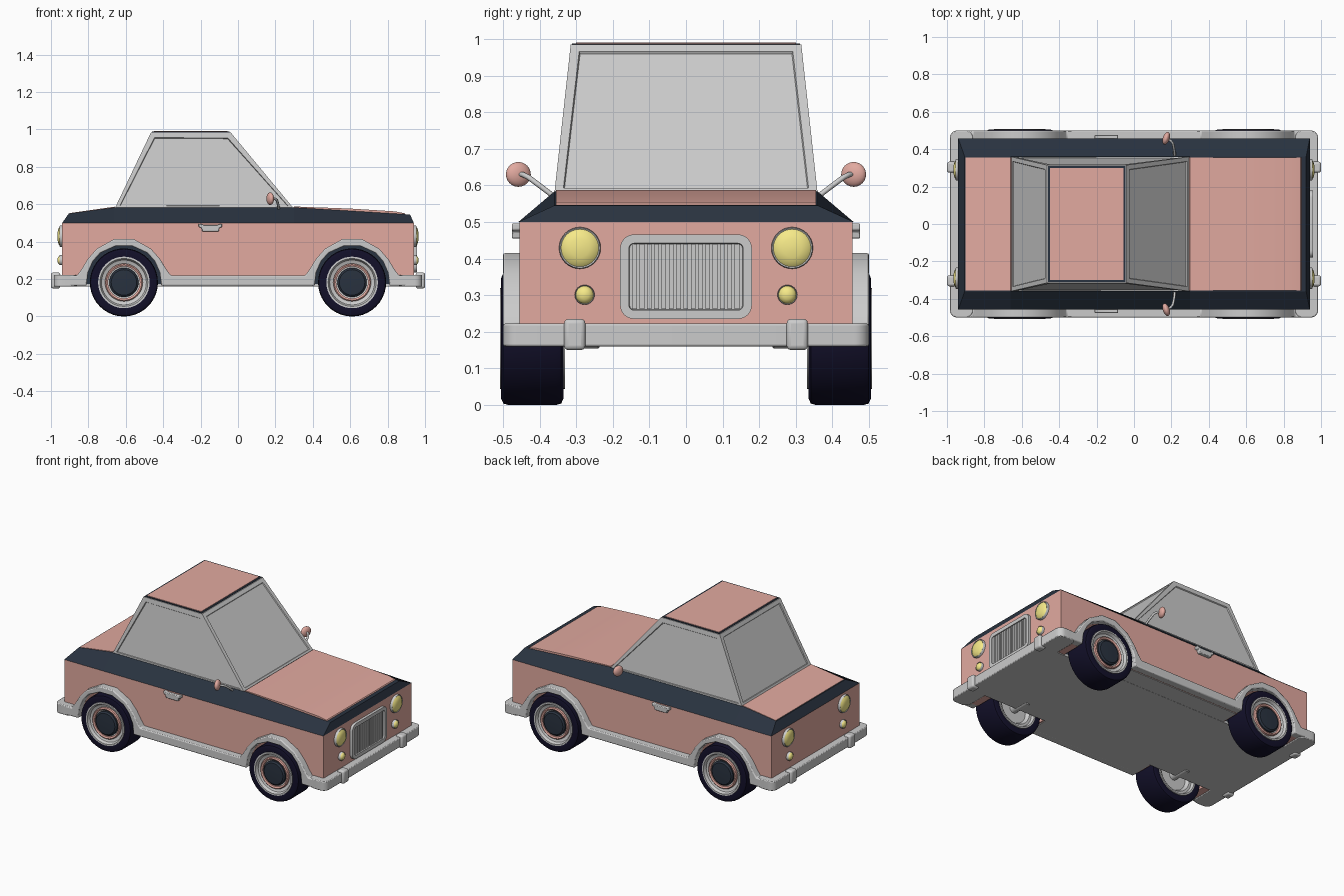
import bpy, bmesh, math
from mathutils import Vector

if "Cube" in bpy.data.objects:
    bpy.data.objects.remove(bpy.data.objects["Cube"])


def material(name, rgb):
    m = bpy.data.materials.new(name)
    m.diffuse_color = (*rgb, 1)
    m.use_nodes = True
    m.node_tree.nodes["Principled BSDF"].inputs["Base Color"].default_value = m.diffuse_color
    return m


PINK = material("pink_paint", (0.76, 0.40, 0.35))
DARK = material("dark_paint", (0.022, 0.032, 0.05))
RUBBER = material("rubber", (0.006, 0.005, 0.022))
YELLOW = material("lamp_yellow", (0.92, 0.82, 0.25))


def finish(bm, name, mat=None, mirror="", bevel=0, segs=2, smooth=True):
    bmesh.ops.recalc_face_normals(bm, faces=bm.faces)
    me = bpy.data.meshes.new(name)
    bm.to_mesh(me)
    bm.free()
    ob = bpy.data.objects.new(name, me)
    bpy.context.collection.objects.link(ob)
    if mat:
        me.materials.append(mat)
    if smooth:
        bpy.ops.object.select_all(action='DESELECT')
        bpy.context.view_layer.objects.active = ob
        ob.select_set(True)
        bpy.ops.object.shade_smooth_by_angle(angle=math.radians(35))
    if bevel:
        b = ob.modifiers.new("Bevel", 'BEVEL')
        b.width, b.segments, b.limit_method = bevel, segs, 'ANGLE'
    if mirror:
        m = ob.modifiers.new("Mirror", 'MIRROR')
        m.use_axis = ('x' in mirror, 'y' in mirror, False)
    return ob


def prism(name, pts, y0, y1, mat=None, **kw):
    """Side profile (x, z) extruded across y."""
    bm = bmesh.new()
    f = bm.faces.new([bm.verts.new((x, y0, z)) for x, z in pts])
    ext = bmesh.ops.extrude_face_region(bm, geom=[f])
    bmesh.ops.translate(bm, vec=(0, y1 - y0, 0),
                        verts=[v for v in ext["geom"] if isinstance(v, bmesh.types.BMVert)])
    return finish(bm, name, mat, **kw)


def box_bm(lo, hi):
    bm = bmesh.new()
    bmesh.ops.create_cube(bm, size=1)
    for v in bm.verts:
        v.co = Vector([(l + h) / 2 + c * (h - l) for l, h, c in zip(lo, hi, v.co)])
    return bm


def box(name, lo, hi, mat=None, **kw):
    return finish(box_bm(lo, hi), name, mat, **kw)


def round_edges(bm, axis, r, segs=6):
    """Round the box edges running along one axis."""
    es = [e for e in bm.edges if abs((e.verts[0].co - e.verts[1].co).normalized()[axis]) > 0.9]
    bmesh.ops.bevel(bm, geom=es, offset=r, segments=segs, profile=0.5, affect='EDGES')
    return bm


def lathe(name, prof, axis, centre, mat=None, steps=32, closed=False, **kw):
    """Revolve (radius, distance) points about the x or y axis."""
    bm = bmesh.new()
    rings = []
    for r, d in prof:
        ring = []
        for i in range(steps):
            a = 2 * math.pi * i / steps
            u, w = r * math.cos(a), r * math.sin(a)
            p = (d, u, w) if axis == 'x' else (u, d, w)
            ring.append(bm.verts.new(Vector(p) + Vector(centre)))
        rings.append(ring)
    pairs = list(zip(rings, rings[1:])) + ([(rings[-1], rings[0])] if closed else [])
    for a, b in pairs:
        for i in range(steps):
            j = (i + 1) % steps
            bm.faces.new((a[i], a[j], b[j], b[i]))
    if not closed:
        bm.faces.new(rings[0])
        bm.faces.new(rings[-1])
    return finish(bm, name, mat, **kw)


# Lower body with wheel arches, and the trim that follows the same arches
WX = 0.61
half_in = [(-.2, .165), (-.192, .235), (-.165, .295), (-.125, .34), (-.045, .376)]
half_out = [(-.25, .22), (-.228, .25), (-.195, .305), (-.145, .362), (-.05, .415)]


def arch(half, cx):
    return [(cx + x, z) for x, z in half] + [(cx - x, z) for x, z in reversed(half)]


inner = arch(half_in, -WX) + arch(half_in, WX)
outer = arch(half_out, -WX) + arch(half_out, WX)
prism("lower_body", [(-.94, .165)] + inner + [(.94, .165), (.94, .5), (-.94, .5)],
      -.455, .455, PINK, smooth=False)
prism("side_trim", [(-.93, .165)] + inner + [(.93, .165), (.93, .22)] + outer[::-1] + [(-.93, .22)],
      .45, .5, mirror="y", bevel=.006)

# Floor and wheel wells
box("floor", (-.93, -.33, .16), (.93, .33, .175), smooth=False)
box("floor_middle", (-.4, -.45, .161), (.4, .45, .172), smooth=False)
box("wheel_well", (WX - .24, -.325, .17), (WX + .24, .325, .42), DARK, mirror="x", smooth=False)

# Dark shoulder with pink bonnet and boot lid
bm = bmesh.new()
stations = [(-.94, -.905, .55), (-.66, -.66, .583), (.3, .3, .583), (.94, .92, .545)]
rows = [[bm.verts.new(p) for p in ((xb, -.458, .5), (xt, -.36, z), (xt, .36, z), (xb, .458, .5))]
        for xb, xt, z in stations]
for n, (a, b) in enumerate(zip(rows, rows[1:])):
    for k in range(4):
        bm.faces.new((a[k], a[(k + 1) % 4], b[(k + 1) % 4], b[k]))
bm.faces.new(rows[0])
bm.faces.new(rows[-1])
finish(bm, "shoulder", DARK, smooth=False)
prism("boot_lid", [(-.90, .545), (-.90, .553), (-.66, .587), (-.64, .57)], -.355, .355, PINK, smooth=False)
prism("bonnet", [(.28, .57), (.3, .588), (.6, .577), (.84, .562), (.89, .552), (.90, .54)],
      -.355, .355, PINK)

# Cabin with recessed windows
bm = bmesh.new()
low = [bm.verts.new((x, y, .575)) for x, y in ((-.66, -.36), (.3, -.36), (.3, .36), (-.66, .36))]
top = [bm.verts.new((x, y, .985)) for x, y in ((-.465, -.315), (-.04, -.315), (-.04, .315), (-.465, .315))]
sides = [bm.faces.new((low[i], low[(i + 1) % 4], top[(i + 1) % 4], top[i])) for i in range(4)]
bm.faces.new(top)
bm.faces.new(low)
bmesh.ops.recalc_face_normals(bm, faces=bm.faces)
bmesh.ops.inset_individual(bm, faces=sides, thickness=.034, depth=0)
bmesh.ops.inset_individual(bm, faces=sides, thickness=.004, depth=-.006)
finish(bm, "cabin", smooth=False)
box("roof_edge", (-.46, -.311, .975), (-.045, .311, .988), DARK, smooth=False)
box("roof_panel", (-.45, -.3, .98), (-.057, .3, .991), PINK, smooth=False)

# Bumpers and overriders
bm = round_edges(box_bm((.86, -.5, .16), (.985, .5, .222)), 2, .04)
finish(bm, "bumper", mirror="x", bevel=.005)
box("overrider", (.95, .275, .15), (1.0, .333, .235), mirror="xy", bevel=.012, segs=3)

# Wheels
hub = (WX, 0, .182)
lathe("tyre", [(.13, .34), (.165, .335), (.178, .341), (.182, .355), (.182, .485), (.178, .499),
               (.165, .505), (.13, .50)], 'y', hub, RUBBER, 40, True, mirror="xy")
lathe("rim", [(.09, .37), (.105, .35), (.12, .35), (.128, .331), (.138, .331), (.138, .508),
              (.128, .508), (.12, .49), (.1, .48)], 'y', hub, None, 40, mirror="xy")
lathe("rim_ring", [(.101, .475), (.101, .494), (.095, .499), (.085, .494), (.085, .475)],
      'y', hub, PINK, 40, True, mirror="xy")
lathe("hub_cap", [(.078, .475), (.078, .495), (.068, .503), (.03, .505)], 'y', hub, DARK, 40, mirror="xy")
lathe("axle_stub", [(.022, .235), (.028, .24), (.028, .38)], 'y', hub, None, 16, mirror="xy")

# Lamps, front and rear
for name, y, z, r in (("headlamp", .29, .429, .057), ("small_lamp", .277, .301, .027)):
    c = (.935, y, z)
    lathe(name + "_ring", [(r, 0), (r, .016), (r * .96, .02), (r * .9, .018), (r * .9, 0)],
          'x', c, None, 32, True, mirror="xy")
    lathe(name, [(r * .91, 0), (r * .91, .016), (r * .75, .024), (r * .45, .029), (r * .1, .031)],
          'x', c, YELLOW, 32, mirror="xy")

# Grille with vertical bars
bm = round_edges(box_bm((.93, -.18, .235), (.957, .18, .466)), 0, .038)
front = max(bm.faces, key=lambda f: f.calc_center_median().x)
bmesh.ops.inset_region(bm, faces=[front], thickness=.024)
bmesh.ops.inset_region(bm, faces=[front], thickness=.002, depth=-.014)
finish(bm, "grille_frame")
bars = box("grille_bar", (.94, -.147, .262), (.952, -.134, .44), smooth=False)
arr = bars.modifiers.new("Array", 'ARRAY')
arr.count = 15
arr.use_relative_offset = False
arr.use_constant_offset = True
arr.constant_offset_displace = (0, .02, 0)

# Door handles
prism("door_handle", [(-.21, .497), (-.21, .478), (-.195, .474), (-.192, .455), (-.103, .455),
                      (-.1, .474), (-.085, .478), (-.085, .497), (-.11, .49), (-.185, .49)],
      .45, .476, mirror="y", bevel=.004)

# Wing mirrors on curved arms
bm = bmesh.new()
bmesh.ops.create_uvsphere(bm, u_segments=24, v_segments=12, radius=1)
for v in bm.verts:
    x, y, z = v.co
    v.co = (.172 + x * .019 + y * .008, .458 + y * .034, .63 + z * .034)
finish(bm, "wing_mirror", PINK, mirror="y")
cu = bpy.data.curves.new("mirror_arm", 'CURVE')
cu.dimensions, cu.bevel_depth, cu.bevel_resolution, cu.use_fill_caps = '3D', .007, 2, True
sp = cu.splines.new('POLY')
path = [(.218, .355, .565), (.216, .39, .592), (.208, .43, .622), (.196, .446, .63), (.175, .456, .63)]
sp.points.add(len(path) - 1)
for p, co in zip(sp.points, path):
    p.co = (*co, 1)
arm = bpy.data.objects.new("mirror_arm", cu)
bpy.context.collection.objects.link(arm)
arm.modifiers.new("Mirror", 'MIRROR').use_axis = (False, True, False)
